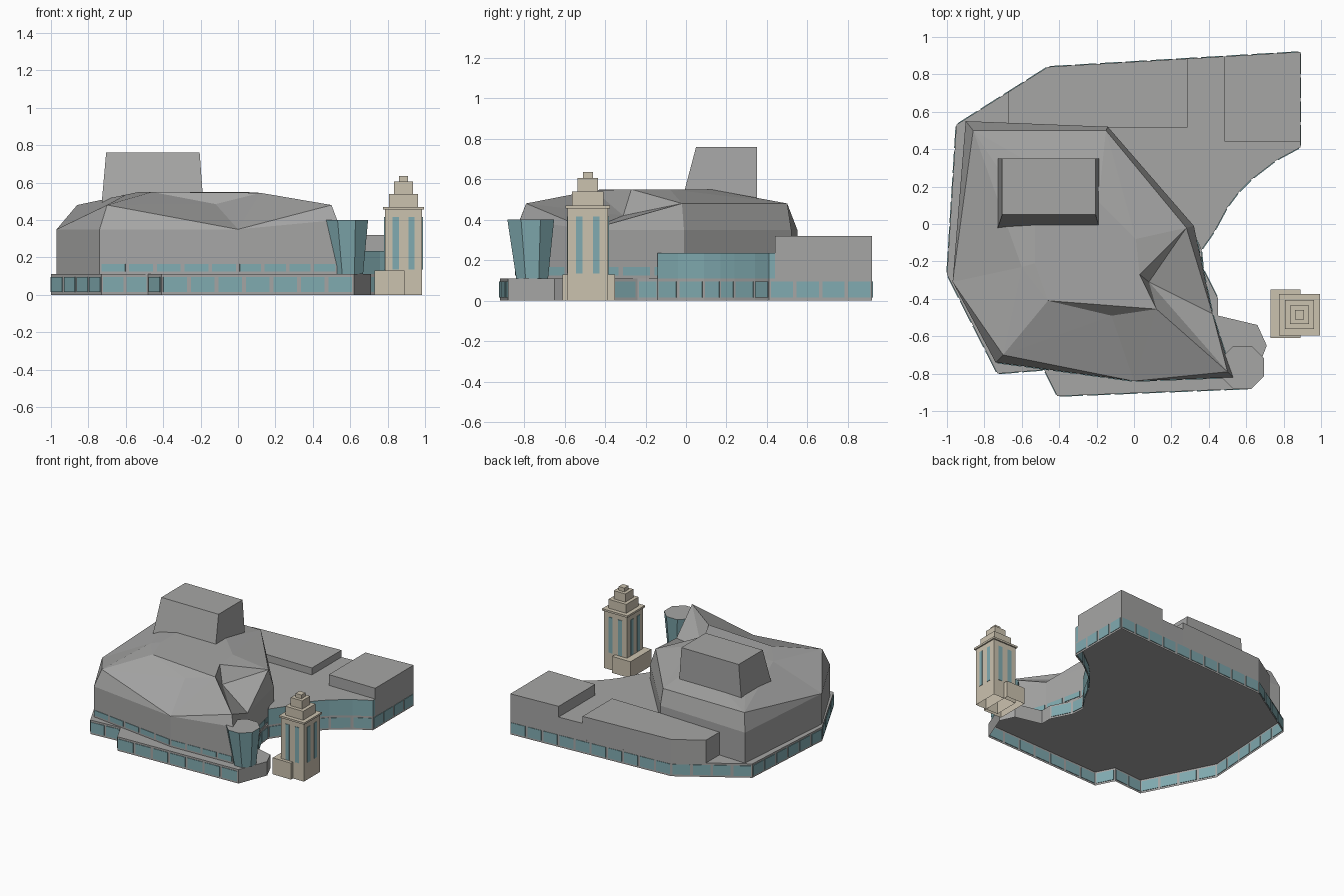
import bpy, bmesh, math
from mathutils import Matrix, Vector

cube = bpy.data.objects.get("Cube")
if cube:
    bpy.data.objects.remove(cube, do_unlink=True)


def material(name, rgb):
    mat = bpy.data.materials.new(name)
    mat.use_nodes = True
    mat.diffuse_color = (*rgb, 1)
    mat.node_tree.nodes["Principled BSDF"].inputs["Base Color"].default_value = (*rgb, 1)
    return mat


GREY = material("grey_concrete", (0.38, 0.38, 0.375))
GLASS = material("teal_glass", (0.22, 0.41, 0.44))
STONE = material("beige_stone", (0.60, 0.54, 0.43))


def finish(name, bm, *mats):
    mesh = bpy.data.meshes.new(name)
    bm.to_mesh(mesh)
    bm.free()
    for mat in mats:
        mesh.materials.append(mat)
    obj = bpy.data.objects.new(name, mesh)
    bpy.context.collection.objects.link(obj)


def loft(name, lower, upper, z0, z1, wall, cap=None, wall_rule=None, closed=False):
    """Solid between two counter-clockwise outlines, open below unless closed."""
    bm = bmesh.new()
    low = [bm.verts.new((x, y, z0)) for x, y in lower]
    top = [bm.verts.new((x, y, z1)) for x, y in upper]
    n = len(low)
    for i in range(n):
        j = (i + 1) % n
        face = bm.faces.new((low[i], low[j], top[j], top[i]))
        face.normal_update()
        if wall_rule and not wall_rule(face):
            face.material_index = 1
    roof = bm.faces.new(top)
    if cap:
        roof.material_index = 1
    if closed:
        bm.faces.new(low[::-1])
    finish(name, bm, wall, *([cap] if cap else []))


def prism(name, outline, z0, z1, wall, **options):
    loft(name, outline, outline, z0, z1, wall, **options)


def rect(cx, cy, wx, wy):
    return [(cx + sx * wx / 2, cy + sy * wy / 2)
            for sx, sy in ((-1, -1), (1, -1), (1, 1), (-1, 1))]


def ring(cx, cy, r):
    return [(cx + r * math.cos(math.radians(22.5 + 45 * i)),
             cy + r * math.sin(math.radians(22.5 + 45 * i))) for i in range(8)]


def add_plate(bm, a, b, t, width, z0, z1):
    """Thin plate on the wall from a to b, centred at fraction t."""
    a, b = Vector(a), Vector(b)
    p, d = a.lerp(b, t), b - a
    place = (Matrix.Translation((p.x, p.y, (z0 + z1) / 2))
             @ Matrix.Rotation(math.atan2(d.y, d.x), 4, "Z")
             @ Matrix.Diagonal((width, 0.008, z1 - z0, 1)))
    bmesh.ops.create_cube(bm, size=1, matrix=place)


def window_band(name, edges, z0, z1, pitch=0.14):
    bm = bmesh.new()
    for a, b in edges:
        length = math.dist(a, b)
        n = max(1, round(length / pitch))
        for i in range(n):
            add_plate(bm, a, b, (i + 0.5) / n, length / n * 0.86, z0, z1)
    finish(name, bm, GLASS)


def edges_of(outline):
    return list(zip(outline, outline[1:] + outline[:1]))


# Podium with its sweeping concave side
curve = [(0.36, -0.14), (0.43, -0.04), (0.50, 0.09), (0.56, 0.17),
         (0.63, 0.24), (0.76, 0.34), (0.89, 0.41)]
podium = [(-1, -0.27), (-0.73, -0.80), (-0.48, -0.78), (-0.41, -0.92),
          (0.62, -0.88), (0.71, -0.65), (0.66, -0.54), (0.45, -0.49),
          (0.45, -0.40), (0.37, -0.24)] + curve + [
          (0.89, 0.92), (-0.46, 0.84), (-0.95, 0.53)]
prism("podium", podium, 0, 0.11, GREY)
plain = range(4, 8)
window_band("podium_windows",
            [e for i, e in enumerate(edges_of(podium)) if i not in plain], 0.015, 0.095)

# Main hall: corner points of the eaves, shoulders and crown
points = dict(
    west=(-0.97, -0.31, 0.35), front_left=(-0.74, -0.74, 0.35),
    front=(0, -0.84, 0.35), front_right=(0.53, -0.82, 0.40),
    side=(0.42, -0.48, 0.35), east=(0.32, -0.01, 0.35),
    back=(-0.14, 0.52, 0.35), back_left=(-0.90, 0.55, 0.35),
    sh_left=(-0.70, -0.70, 0.48), sh_right=(0.50, -0.79, 0.48),
    sh_east=(0.28, -0.02, 0.48), sh_back=(-0.15, 0.50, 0.48),
    sh_corner=(-0.86, 0.50, 0.48),
    top_a=(-0.46, -0.41, 0.55), dip=(-0.12, -0.49, 0.485),
    top_b=(0.12, -0.455, 0.545), top_c=(0.03, -0.27, 0.55),
    top_d=(0.01, -0.08, 0.55), top_e=(-0.19, 0.12, 0.55),
    top_f=(-0.53, 0, 0.55), top_g=(-0.53, -0.21, 0.55),
    hip=(-0.60, -0.23, 0.535), valley=(0.08, -0.31, 0.42))
bm = bmesh.new()
verts = {k: bm.verts.new(p) for k, p in points.items()}


def fan(hub, rim):
    """Triangles from one corner to each pair of neighbours along a rim."""
    names = rim.split()
    for a, b in zip(names, names[1:]):
        bm.faces.new((verts[hub], verts[a], verts[b]))


def panel(corners):
    bm.faces.new([verts[k] for k in corners.split()])


# Roof facets: west, front, valley side, back, then the flat crown
fan("hip", "sh_corner west sh_left top_a top_g top_f sh_corner")
fan("west", "sh_corner back_left")
fan("sh_left", "west front_left front dip top_a")
fan("top_b", "dip front sh_right valley top_c")
fan("front_right", "sh_right front")
fan("side", "valley sh_right front_right")
fan("sh_east", "top_d top_c valley side east")
fan("top_e", "top_d sh_back sh_corner top_f")
fan("sh_back", "top_d sh_east")
fan("dip", "top_b top_a")
panel("east back sh_back sh_east")
panel("back back_left sh_corner sh_back")
panel("top_a top_b top_c top_d top_e top_f top_g")

# Hall walls under the eaves
eave_names = list(points)[:8]
eave = [points[k][:2] for k in eave_names]
feet = [bm.verts.new((x, y, 0.11)) for x, y in eave]
for i, k in enumerate(eave_names):
    j = (i + 1) % 8
    bm.faces.new((feet[i], feet[j], verts[eave_names[j]], verts[k]))
finish("main_hall", bm, GREY)
window_band("hall_windows", edges_of(eave)[1:5], 0.125, 0.165)

# Fly tower rising through the roof
loft("fly_tower", [(-0.735, -0.04), (-0.18, -0.04), (-0.18, 0.35), (-0.735, 0.35)],
     [(-0.705, 0.05), (-0.205, 0.05), (-0.205, 0.35), (-0.705, 0.35)], 0.42, 0.76, GREY)

# Rear wing: glazed foyer and two blocks
prism("glazed_foyer", curve + [(0.89, 0.44), (0.485, 0.44), (0.485, 0.896),
      (0.285, 0.884), (0.285, 0.515), (-0.14, 0.515), (0.30, 0)],
      0.11, 0.235, GLASS, cap=GREY, wall_rule=lambda f: f.normal.y < 0.9)
prism("rear_long_block", [(-0.67, 0.52), (0.285, 0.515), (0.285, 0.884),
      (-0.46, 0.84), (-0.67, 0.707)], 0.11, 0.29, GREY)
prism("rear_end_block", [(0.485, 0.44), (0.89, 0.44), (0.89, 0.92),
      (0.485, 0.896)], 0.11, 0.32, GREY)

# Flared glass turret at the front corner
loft("glass_turret", ring(0.59, -0.76, 0.085), ring(0.58, -0.767, 0.125),
     0.11, 0.40, GLASS, cap=GREY)

# Separate stone tower, stepped towards the top
cx, cy = 0.885, -0.485
for name, width, z0, z1 in (("tower_shaft", 0.20, 0, 0.455),
                            ("tower_cornice", 0.22, 0.455, 0.47),
                            ("tower_upper_step", 0.155, 0.47, 0.54),
                            ("tower_middle_step", 0.10, 0.54, 0.605),
                            ("tower_finial", 0.05, 0.605, 0.635)):
    prism(name, rect(cx, cy, width, width), z0, z1, STONE, closed=z0 > 0)
prism("tower_annex", rect(0.81, -0.48, 0.16, 0.26), 0, 0.13, STONE)
bm = bmesh.new()
for a, b in edges_of(rect(cx, cy, 0.20, 0.20)):
    for t in (0.29, 0.71):
        add_plate(bm, a, b, t, 0.033, 0.135, 0.415)
finish("tower_windows", bm, GLASS)
